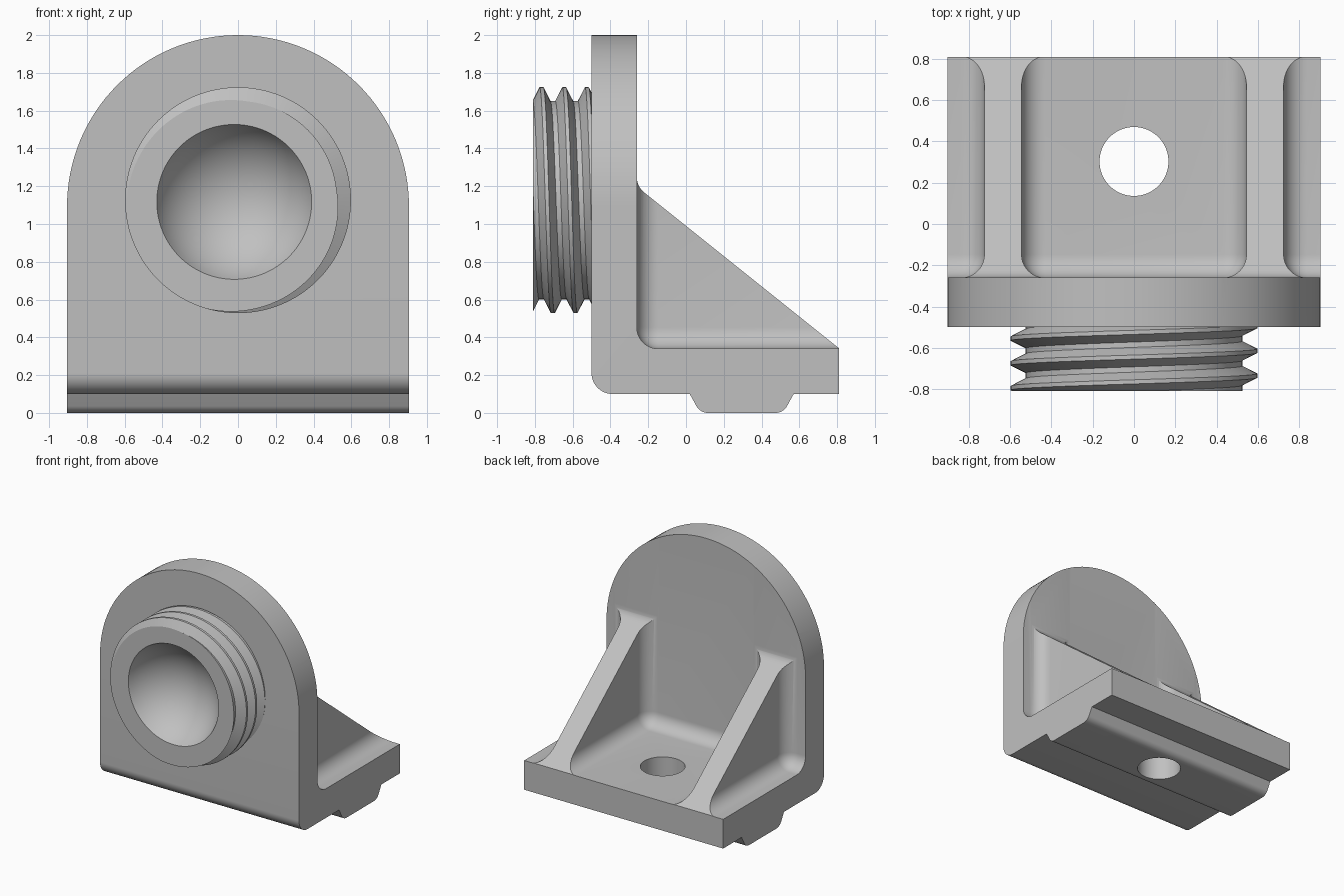
import bpy, bmesh
from math import sin, cos, pi, sqrt, radians
from mathutils import Vector

cube = bpy.data.objects.get("Cube")
if cube:
    bpy.data.objects.remove(cube, do_unlink=True)

grey = bpy.data.materials.new("light grey")
grey.use_nodes = True
grey.diffuse_color = (0.53, 0.53, 0.53, 1)
grey.node_tree.nodes["Principled BSDF"].inputs["Base Color"].default_value = (0.53, 0.53, 0.53, 1)


def finish(bm, name):
    bmesh.ops.recalc_face_normals(bm, faces=bm.faces)
    mesh = bpy.data.meshes.new(name)
    bm.to_mesh(mesh)
    bm.free()
    mesh.materials.append(grey)
    obj = bpy.data.objects.new(name, mesh)
    bpy.context.collection.objects.link(obj)
    return obj


def rounded(corners, steps=10):
    """Outline from (u, v, radius) corners."""
    out = []
    for i, (u, v, r) in enumerate(corners):
        p = Vector((u, v))
        if not r:
            out.append(p)
            continue
        a = (Vector(corners[i - 1][:2]) - p).normalized()
        b = (Vector(corners[(i + 1) % len(corners)][:2]) - p).normalized()
        half = a.angle(b) / 2
        centre = p + (a + b).normalized() * r / sin(half)
        t = r * cos(half) / sin(half)
        start, end = p + a * t - centre, p + b * t - centre
        for k in range(steps + 1):
            f = k / steps
            out.append(centre + start.lerp(end, f).normalized() * r if 0 < f < 1
                       else centre + (start if f == 0 else end))
    return out


def prism(name, outline, place, depth):
    bm = bmesh.new()
    face = bm.faces.new([bm.verts.new(place(p)) for p in outline])
    ext = bmesh.ops.extrude_face_region(bm, geom=[face])["geom"]
    bmesh.ops.translate(bm, vec=depth, verts=[g for g in ext if isinstance(g, bmesh.types.BMVert)])
    return finish(bm, name)


def pocket(x0, x1):
    """Box with rounded edges, leaving fillets in the cut."""
    lo, hi = Vector((x0, -0.2605, 0.34)), Vector((x1, 2, 3))
    bm = bmesh.new()
    bmesh.ops.create_cube(bm, size=1)
    for v in bm.verts:
        v.co = [hi[i] if v.co[i] > 0 else lo[i] for i in range(3)]
    bmesh.ops.bevel(bm, geom=bm.edges[:], offset=0.113, segments=10, profile=0.5, affect='EDGES')
    return finish(bm, "pocket_cutter")


def boolean(obj, cutter, operation):
    mod = obj.modifiers.new("cut", 'BOOLEAN')
    mod.object, mod.operation, mod.solver = cutter, operation, 'EXACT'
    bpy.context.view_layer.objects.active = obj
    bpy.ops.object.modifier_apply(modifier=mod.name)
    bpy.data.objects.remove(cutter, do_unlink=True)


# Bracket: side outline with upright, foot, key rail and sloping rib
side = rounded([
    (-0.5, 2.2, 0), (-0.5, 0.1, 0.11),
    (0.02, 0.1, 0), (0.075, 0, 0.07), (0.515, 0, 0.07), (0.57, 0.1, 0),
    (0.81, 0.1, 0), (0.81, 0.342, 0), (-0.26, 1.198, 0.1), (-0.26, 2.2, 0)])
bracket = prism("bracket", side, lambda p: (-1, p.x, p.y), (2, 0, 0))

# Arched front outline
W, ARCH_Z = 0.905, 1.095
arch = [Vector((-W, -0.5)), Vector((W, -0.5))]
arch += [Vector((W * cos(pi * k / 64), ARCH_Z + W * sin(pi * k / 64))) for k in range(65)]
boolean(bracket, prism("arch_cutter", arch, lambda p: (p.x, -1, p.y), (0, 2.5, 0)), 'INTERSECT')

# Pockets that leave two ribs
for x0, x1 in ((-0.545, 0.545), (0.725, 2), (-2, -0.725)):
    boolean(bracket, pocket(x0, x1), 'DIFFERENCE')

# Bolt hole through the foot
ring = [Vector((0.167 * cos(pi * k / 32), 0.303 + 0.167 * sin(pi * k / 32))) for k in range(64)]
boolean(bracket, prism("hole_cutter", ring, lambda p: (p.x, p.y, -0.5), (0, 0, 1.5)), 'DIFFERENCE')

# Threaded boss with a spherical socket
N, PITCH, BOSS_Z = 128, 0.12, 1.126
FRONT, BACK = -0.81, -0.45
ROOT, CREST = 0.525, 0.598
THREAD = [(-0.047, ROOT), (-0.01, CREST), (0.01, CREST), (0.047, ROOT)]


def thread_radius(y, crest):
    d = abs((y - crest + PITCH / 2) % PITCH - PITCH / 2)
    f = min(max((d - 0.01) / 0.037, 0), 1)
    return CREST + (ROOT - CREST) * f


bm = bmesh.new()
columns, bowls = [], []
BOWL_R, RIM_R = 0.45, 0.41
bowl_y = FRONT - sqrt(BOWL_R ** 2 - RIM_R ** 2)
rim_angle = radians(65.65)
for j in range(N):
    a = 2 * pi * j / N
    crest = -0.525 - PITCH * j / N
    col = []
    for turn in range(-5, 4):
        for dy, r in THREAD:
            y = crest + turn * PITCH + dy
            if not FRONT < y < BACK:
                y = min(max(y, FRONT), BACK)
                r = thread_radius(y, crest)
            col.append(bm.verts.new((-r * sin(a), y, BOSS_Z + r * cos(a))))
    columns.append(col)
    bowl = []
    for k in range(1, 17):
        t = rim_angle * k / 16
        r = BOWL_R * sin(t)
        y = FRONT if k == 16 else bowl_y + BOWL_R * cos(t)
        bowl.append(bm.verts.new((-0.02 - r * sin(a), y, 1.117 + r * cos(a))))
    bowls.append(bowl)

pole = bm.verts.new((-0.02, bowl_y + BOWL_R, 1.117))
M = len(columns[0])
for j in range(N):
    n = (j + 1) % N
    shift = 4 if n == 0 else 0          # the helix steps one turn at the seam
    c, d, p, q = columns[j], columns[n], bowls[j], bowls[n]
    for i in range(shift, M - 1):
        bm.faces.new((c[i], c[i + 1], d[i + 1 - shift], d[i - shift]))
    for i in range(15):
        bm.faces.new((p[i], p[i + 1], q[i + 1], q[i]))
    bm.faces.new((pole, p[0], q[0]))
    bm.faces.new((p[-1], c[0], d[0], q[-1]))
bm.faces.new([c[-1] for c in columns])
bmesh.ops.remove_doubles(bm, verts=bm.verts, dist=0.00001)
boss = finish(bm, "threaded_boss")

# Smooth rounds, crisp edges
bpy.ops.object.select_all(action='DESELECT')
for obj in (bracket, boss):
    obj.select_set(True)
    bpy.context.view_layer.objects.active = obj
bpy.ops.object.shade_smooth_by_angle(angle=radians(25))
